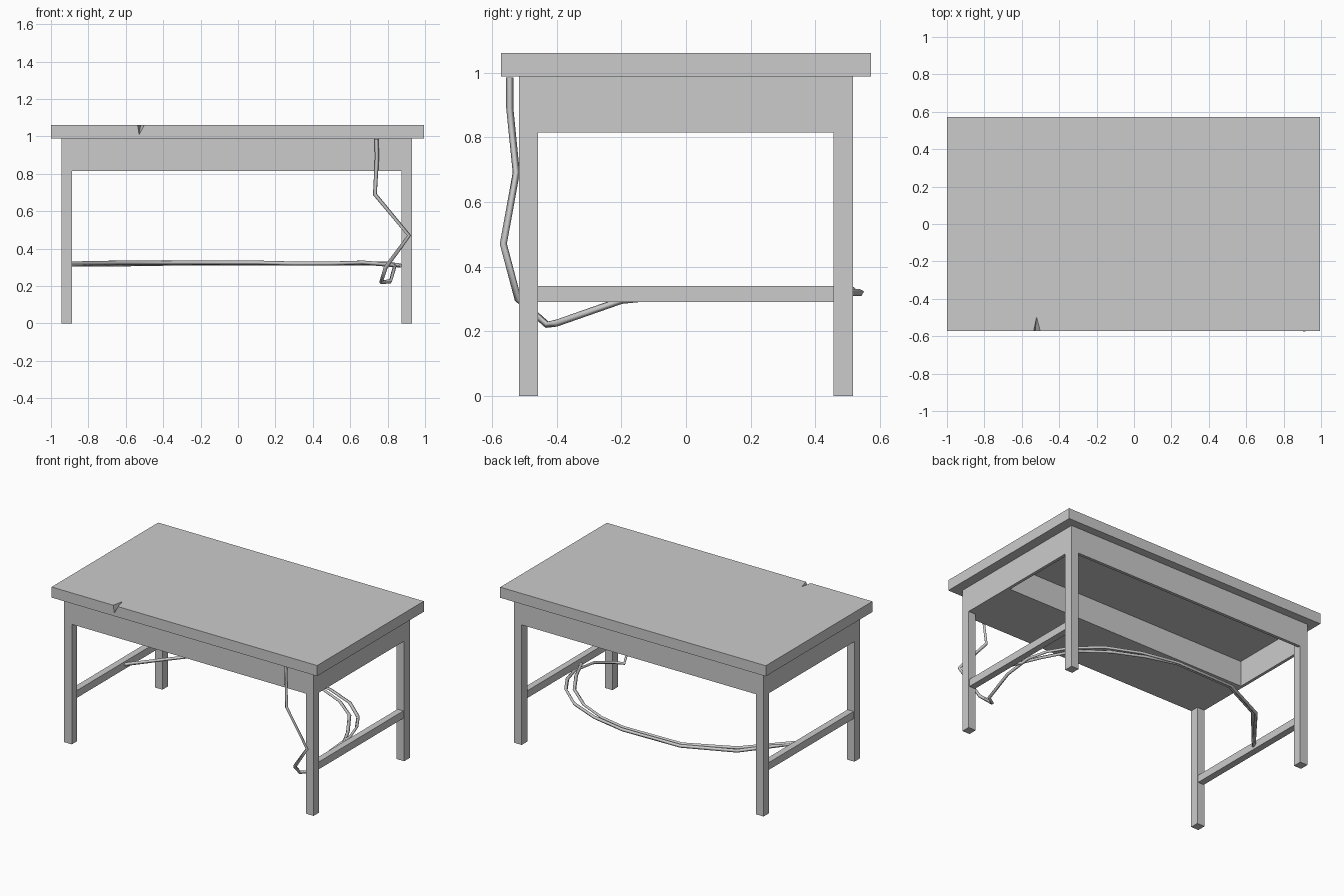
import bpy, bmesh
from mathutils import Vector

if "Cube" in bpy.data.objects:
    bpy.data.objects.remove(bpy.data.objects["Cube"])


def box(name, x0, x1, y0, y1, z0, z1):
    bm = bmesh.new()
    bmesh.ops.create_cube(bm, size=1)
    for v in bm.verts:
        v.co = Vector(((x0 + x1) / 2 + v.co.x * (x1 - x0),
                       (y0 + y1) / 2 + v.co.y * (y1 - y0),
                       (z0 + z1) / 2 + v.co.z * (z1 - z0)))
    return finish(name, bm)


def finish(name, bm):
    bmesh.ops.recalc_face_normals(bm, faces=bm.faces)
    me = bpy.data.meshes.new(name)
    bm.to_mesh(me)
    bm.free()
    ob = bpy.data.objects.new(name, me)
    bpy.context.collection.objects.link(ob)
    return ob


def cable(name, pts, radius):
    cu = bpy.data.curves.new(name, 'CURVE')
    cu.dimensions = '3D'
    cu.bevel_depth = radius
    cu.bevel_resolution = 0
    cu.use_fill_caps = True
    sp = cu.splines.new('POLY')
    sp.points.add(len(pts) - 1)
    for p, co in zip(sp.points, pts):
        p.co = (*co, 1)
    ob = bpy.data.objects.new(name, cu)
    bpy.context.collection.objects.link(ob)
    return ob


# table top with a chipped front edge
top = box("table_top", -1.0, 0.995, -0.572, 0.572, 0.988, 1.06)
bm = bmesh.new()
for co in [(-0.54, -0.585, 1.065), (-0.495, -0.585, 1.065),
           (-0.52, -0.49, 1.065), (-0.53, -0.585, 1.0)]:
    bm.verts.new(co)
bmesh.ops.convex_hull(bm, input=bm.verts)
chip = finish("chip_cutter", bm)
chip.hide_render = True
chip.hide_viewport = True
cut = top.modifiers.new("chip", 'BOOLEAN')
cut.operation = 'DIFFERENCE'
cut.object = chip

# legs, side aprons and side stretchers
LX, RX, FY, BY = -0.944, 0.929, -0.516, 0.516
for side, x0, x1 in (("left", LX, LX + 0.057), ("right", RX - 0.056, RX)):
    box(f"{side}_front_leg", x0, x1, FY, FY + 0.058, 0, 0.988)
    box(f"{side}_back_leg", x0, x1, BY - 0.06, BY, 0, 0.988)
    a0, a1 = (x0, x0 + 0.02) if side == "left" else (x1 - 0.02, x1)
    box(f"{side}_apron", a0, a1, FY + 0.058, BY - 0.06, 0.815, 0.988)
    box(f"{side}_stretcher", x0 + 0.006, x1 - 0.006, FY + 0.058, BY - 0.06, 0.29, 0.34)

# front and back aprons
box("front_apron", LX + 0.057, RX - 0.056, FY, FY + 0.02, 0.815, 0.988)
box("back_apron", LX + 0.057, RX - 0.056, BY - 0.02, BY, 0.815, 0.988)

# drawer compartment behind the front apron
box("drawer_bottom", LX + 0.02, RX - 0.02, FY + 0.02, -0.09, 0.815, 0.83)
box("drawer_back", LX + 0.02, RX - 0.02, -0.105, -0.09, 0.83, 0.988)

# cord hanging from the front edge, round the leg and behind to the left stretcher
cable("cord", [(0.74, -0.545, 0.985), (0.743, -0.545, 0.89), (0.732, -0.525, 0.69),
               (0.915, -0.565, 0.47), (0.79, -0.52, 0.3), (0.765, -0.43, 0.22),
               (0.815, -0.4, 0.225), (0.835, -0.2, 0.295), (0.84, 0.0, 0.315),
               (0.8, 0.13, 0.32), (0.72, 0.26, 0.32), (0.56, 0.4, 0.32),
               (0.35, 0.49, 0.32), (0.1, 0.54, 0.32), (-0.33, 0.53, 0.32),
               (-0.65, 0.38, 0.315), (-0.91, 0.05, 0.315)], 0.011)
cable("cord_second_strand", [(0.87, -0.12, 0.31), (0.79, 0.05, 0.315), (0.67, 0.24, 0.325),
                             (0.5, 0.38, 0.32), (0.3, 0.47, 0.32), (0.1, 0.52, 0.325),
                             (-0.33, 0.51, 0.325), (-0.64, 0.36, 0.325),
                             (-0.9, 0.06, 0.32)], 0.011)
